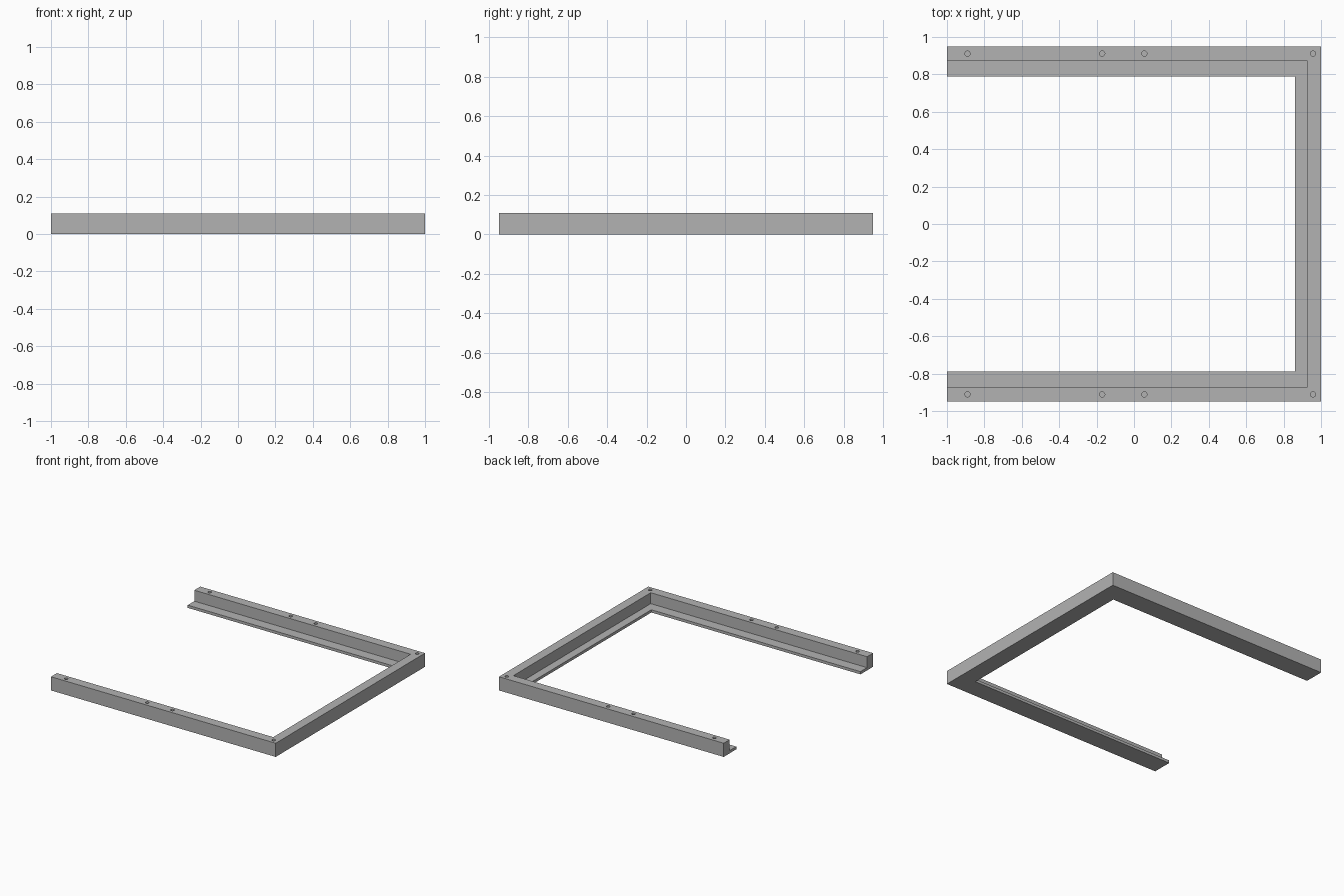
import bpy
import bmesh
from mathutils import Matrix

cube = bpy.data.objects.get("Cube")
if cube:
    bpy.data.objects.remove(cube, do_unlink=True)

HALF_X, HALF_Y, HEIGHT = 1.0, 0.949, 0.11
LEDGE_TOP = 0.022
HOLE_RADIUS, HOLE_DEPTH = 0.014, 0.06

grey = bpy.data.materials.new("plain grey")
grey.use_nodes = True
colour = (0.45, 0.45, 0.45, 1)
grey.diffuse_color = colour
grey.node_tree.nodes["Principled BSDF"].inputs["Base Color"].default_value = colour


def add_object(name, bm):
    bmesh.ops.recalc_face_normals(bm, faces=bm.faces[:])
    mesh = bpy.data.meshes.new(name)
    bm.to_mesh(mesh)
    bm.free()
    mesh.materials.append(grey)
    obj = bpy.data.objects.new(name, mesh)
    bpy.context.collection.objects.link(obj)
    return obj


# L-shaped section: inset of the closed side, inset of the arms, height
wall = (0.075, 0.076)
ledge = (0.139, 0.16)
section = [(0, 0, 0), (*ledge, 0), (*ledge, LEDGE_TOP),
           (*wall, LEDGE_TOP), (*wall, HEIGHT), (0, 0, HEIGHT)]

# U-shaped frame: section swept round two mitred corners, open at -x
bm = bmesh.new()
rings = []
for at_corner, side in ((0, -1), (1, -1), (1, 1), (0, 1)):
    rings.append([bm.verts.new((HALF_X - dx if at_corner else -HALF_X,
                                side * (HALF_Y - dy), z))
                  for dx, dy, z in section])
for a, b in zip(rings, rings[1:]):
    for i in range(len(section)):
        j = (i + 1) % len(section)
        bm.faces.new((a[i], a[j], b[j], b[i]))
bm.faces.new(rings[0])
bm.faces.new(rings[-1])
frame = add_object("frame", bm)

# Blind screw holes along the top of both arms
bm = bmesh.new()
for x in (-0.89, -0.17, 0.055, 0.957):
    for side in (-1, 1):
        bmesh.ops.create_cone(
            bm, cap_ends=True, segments=20, radius1=HOLE_RADIUS,
            radius2=HOLE_RADIUS, depth=2 * HOLE_DEPTH,
            matrix=Matrix.Translation((x, side * 0.911, HEIGHT)))
cutter = add_object("hole_cutter", bm)
cutter.hide_render = True

cut = frame.modifiers.new("screw_holes", 'BOOLEAN')
cut.operation = 'DIFFERENCE'
cut.solver = 'EXACT'
cut.object = cutter

# Bake the cut and drop the cutter
graph = bpy.context.evaluated_depsgraph_get()
baked = bpy.data.meshes.new_from_object(frame.evaluated_get(graph))
frame.modifiers.clear()
frame.data = baked
bpy.data.objects.remove(cutter, do_unlink=True)
